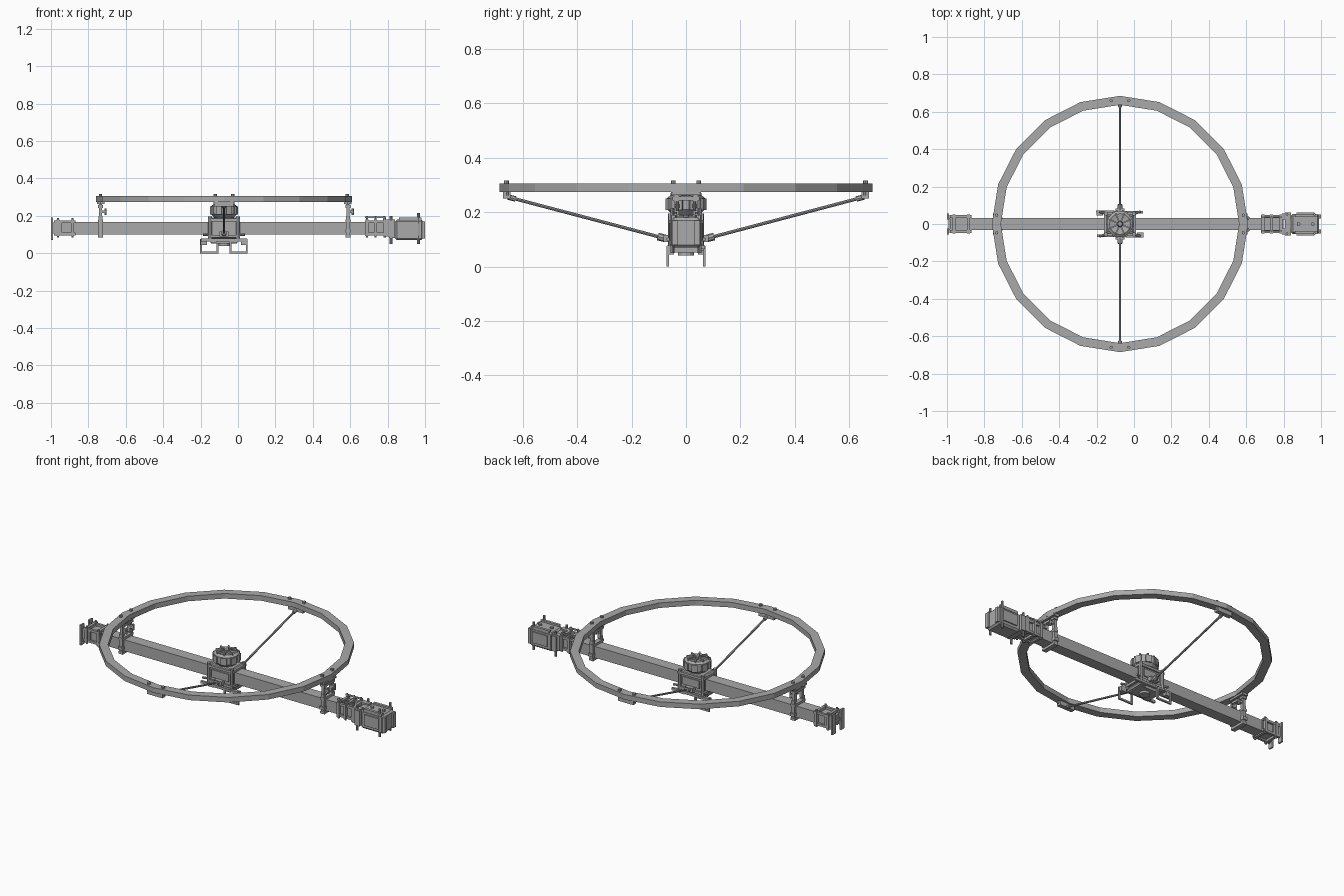
import bpy, bmesh, math
from mathutils import Vector, Matrix

cube = bpy.data.objects.get("Cube")
if cube:
    bpy.data.objects.remove(cube)

grey = bpy.data.materials.new("plain grey")
grey.use_nodes = True
grey.diffuse_color = (0.4, 0.4, 0.4, 1)
grey.node_tree.nodes["Principled BSDF"].inputs["Base Color"].default_value = grey.diffuse_color

CX = -0.075   # centre of ring and hub
BEAM_Z = 0.133
RING_R = 0.66


def finish(name, bm, bevel=0):
    bmesh.ops.recalc_face_normals(bm, faces=bm.faces[:])
    mesh = bpy.data.meshes.new(name)
    bm.to_mesh(mesh)
    bm.free()
    mesh.materials.append(grey)
    ob = bpy.data.objects.new(name, mesh)
    bpy.context.collection.objects.link(ob)
    if bevel:
        mod = ob.modifiers.new("bevel", "BEVEL")
        mod.width, mod.segments = bevel, 1
    return ob


def add_box(bm, x, y, z):
    """Box from (min, max) spans."""
    spans = (x, y, z)
    mid = Vector([(a + b) / 2 for a, b in spans])
    size = [b - a for a, b in spans]
    bmesh.ops.create_cube(bm, size=1, matrix=Matrix.Translation(mid) @ Matrix.Diagonal((*size, 1)))


def add_rod(bm, a, b, r, r2=None, sides=8):
    a, b = Vector(a), Vector(b)
    d = b - a
    rot = d.to_track_quat("Z", "Y").to_matrix().to_4x4()
    bmesh.ops.create_cone(bm, cap_ends=True, segments=sides, radius1=r, radius2=r if r2 is None else r2,
                          depth=d.length, matrix=Matrix.Translation((a + b) / 2) @ rot)


def box(name, x, y, z, bevel=0):
    bm = bmesh.new()
    add_box(bm, x, y, z)
    return finish(name, bm, bevel)


def lathe(name, profile, sides, x, turn=0):
    """Spin a closed or axis-to-axis (radius, height) profile about z."""
    bm = bmesh.new()
    vs = [bm.verts.new((r * math.cos(turn), r * math.sin(turn), z)) for r, z in profile]
    edges = [bm.edges.new(p) for p in zip(vs, vs[1:])]
    bmesh.ops.spin(bm, geom=vs + edges, cent=(0, 0, 0), axis=(0, 0, 1), angle=math.tau, steps=sides)
    bmesh.ops.remove_doubles(bm, verts=bm.verts[:], dist=0.0004)
    bmesh.ops.translate(bm, verts=bm.verts[:], vec=(x, 0, 0))
    return finish(name, bm)


# Large ring and main beam
lathe("ring", [(0.637, 0.275), (0.685, 0.275), (0.685, 0.305), (0.637, 0.305), (0.637, 0.275)], 20, CX)
box("main_beam", (-0.88, 0.7), (-0.033, 0.033), (0.1, 0.167))

# Ring bolts, a pair at each quarter
bm = bmesh.new()
for k in range(4):
    turn = Matrix.Rotation(k * math.pi / 2, 3, "Z")
    for side in (-1, 1):
        p = turn @ Vector((RING_R, side * 0.047, 0)) + Vector((CX, 0, 0))
        add_rod(bm, p + Vector((0, 0, 0.262)), p + Vector((0, 0, 0.316)), 0.009)
finish("ring_bolts", bm)

# Ring posts: beam clamp, two uprights, cross bars and side pins
for name, x, out in (("right_post", CX - RING_R, 1), ("left_post", CX + RING_R + 0.003, 1)):
    bm = bmesh.new()
    for s in (-1, 1):
        add_box(bm, (x - 0.011, x + 0.011), sorted((s * 0.033, s * 0.048)), (0.095, 0.2))
        add_box(bm, (x - 0.009, x + 0.009), sorted((s * 0.025, s * 0.045)), (0.19, 0.275))
        add_box(bm, (x - 0.014, x + 0.014), sorted((s * 0.03, s * 0.055)), (0.11, 0.128))
        add_box(bm, (x, x + out * 0.026), sorted((s * 0.022, s * 0.04)), (0.215, 0.23))
        add_rod(bm, (x + out * 0.026, s * 0.031, 0.204), (x + out * 0.026, s * 0.031, 0.24), 0.006)
    for z in (0.092, 0.174, 0.25):
        add_box(bm, (x - 0.014, x + 0.014), (-0.05, 0.05), (z - 0.007, z + 0.007))
    add_box(bm, (x - 0.02, x + 0.02), (-0.055, 0.055), (0.264, 0.275))
    finish(name, bm)

# Diagonal stays with end fittings
for name, s in (("front_stay", -1), ("back_stay", 1)):
    bm = bmesh.new()
    low, high = Vector((CX, s * 0.075, 0.103)), Vector((CX, s * 0.655, 0.256))
    d = (high - low).normalized()
    add_rod(bm, low, high, 0.006)
    add_rod(bm, low, low + d * 0.03, 0.014)
    add_rod(bm, high - d * 0.03, high, 0.01)
    add_box(bm, (CX - 0.05, CX + 0.05), sorted((s * 0.645, s * 0.672)), (0.25, 0.275))
    finish(name, bm)

# Hub housing around the beam: core, corner columns, flanges
box("hub_housing", (CX - 0.075, CX + 0.075), (-0.055, 0.055), (0.078, 0.19), 0.008)
bm = bmesh.new()
for sx in (-1, 1):
    for sy in (-1, 1):
        x, y = CX + sx * 0.075, sy * 0.056
        add_rod(bm, (x, y, 0.07), (x, y, 0.196), 0.011)
        add_rod(bm, (x, y, 0.1), (x + sx * 0.036, y + sy * 0.01, 0.1), 0.007)
for z in (0.09, 0.178):
    add_box(bm, (CX - 0.085, CX + 0.085), (-0.064, 0.064), (z - 0.007, z + 0.007))
for s in (-1, 1):
    add_box(bm, (CX - 0.025, CX + 0.025), sorted((s * 0.05, s * 0.083)), (0.09, 0.116))
    add_box(bm, (CX - 0.055, CX + 0.055), sorted((s * 0.05, s * 0.062)), (0.115, 0.16))
finish("hub_frame", bm)

# Rotor drum with radial vanes on top
lathe("hub_drum", [(0, 0.185), (0.045, 0.185), (0.06, 0.2), (0.07, 0.21), (0.07, 0.252),
                   (0.056, 0.262), (0.03, 0.257), (0, 0.257)], 16, CX)
bm = bmesh.new()
for k in range(8):
    a = math.tau * (k + 0.5) / 8
    vane = bmesh.new()
    add_box(vane, (0.015, 0.06), (-0.004, 0.004), (0.25, 0.27))
    add_box(vane, (0.064, 0.075), (-0.016, 0.016), (0.208, 0.25))
    bmesh.ops.rotate(vane, verts=vane.verts[:], cent=(0, 0, 0), matrix=Matrix.Rotation(a, 3, "Z"))
    bmesh.ops.translate(vane, verts=vane.verts[:], vec=(CX, 0, 0))
    tmp = bpy.data.meshes.new("vane")
    vane.to_mesh(tmp)
    vane.free()
    bm.from_mesh(tmp)
    bpy.data.meshes.remove(tmp)
add_rod(bm, (CX, 0, 0.25), (CX, 0, 0.272), 0.018, 0.012)
finish("hub_vanes", bm)

# Belly plate and wire feet
bm = bmesh.new()
add_box(bm, (CX - 0.07, CX + 0.07), (-0.05, 0.05), (0.052, 0.08))
for s in (-1, 1):
    add_box(bm, (CX - 0.122, CX + 0.122), sorted((s * 0.056, s * 0.07)), (0.064, 0.078))
    add_box(bm, sorted((CX + s * 0.04, CX + s * 0.075)), (-0.066, 0.066), (0.058, 0.07))
    add_box(bm, sorted((CX + s * 0.09, CX + s * 0.125)), sorted((-s * 0.045, -s * 0.07)), (0.045, 0.075))
add_rod(bm, (CX, 0, 0.04), (CX, 0, 0.06), 0.03, sides=12)
finish("belly_plate", bm)
for name, s in (("left_foot", 1), ("right_foot", -1)):
    bm = bmesh.new()
    a, b, y = CX + s * 0.034, CX + s * 0.122, -s * 0.067
    for x in (a, b):
        add_box(bm, (x - 0.005, x + 0.005), (y - 0.005, y + 0.005), (0, 0.075))
    for z in (0, 0.066):
        add_box(bm, sorted((a, b)), (y - 0.005, y + 0.005), (z, z + 0.01))
    finish(name, bm)


def sleeve(name, x0, x1, ribs):
    """Clamped collar: core, corner rails and cross ribs."""
    bm = bmesh.new()
    add_box(bm, (x0, x1), (-0.036, 0.036), (0.105, 0.163))
    for sy in (-1, 1):
        for sz in (-1, 1):
            y, z = sy * 0.04, 0.136 + sz * 0.033
            add_box(bm, (x0, x1), (y - 0.007, y + 0.007), (z - 0.007, z + 0.007))
    for x in ribs:
        add_box(bm, (x - 0.008, x + 0.008), (-0.052, 0.052), (0.092, 0.18))
        for s in (-1, 1):
            add_rod(bm, (x, s * 0.042, 0.085), (x, s * 0.042, 0.188), 0.006)
    finish(name, bm)


# Right end: collar with a forked tip
sleeve("right_collar", -0.985, -0.87, (-0.962, -0.885))
bm = bmesh.new()
for s in (-1, 1):
    add_box(bm, (-1, -0.99), sorted((s * 0.025, s * 0.055)), (0.07, 0.19))
    add_box(bm, (-0.998, -0.94), sorted((s * 0.028, s * 0.045)), (0.105, 0.165))
add_box(bm, (-0.992, -0.96), (-0.045, 0.045), (0.125, 0.145))
finish("right_fork", bm)

# Left end: collar, top rails, instrument box
sleeve("left_collar", 0.68, 0.8, (0.69, 0.735, 0.785))
bm = bmesh.new()
for s in (-1, 1):
    add_box(bm, (0.68, 0.79), sorted((s * 0.034, s * 0.042)), (0.188, 0.196))
    for x in (0.69, 0.735, 0.78):
        add_rod(bm, (x, s * 0.038, 0.17), (x, s * 0.038, 0.2), 0.005)
    add_box(bm, (0.79, 0.84), sorted((s * 0.025, s * 0.056)), (0.09, 0.18))
finish("left_rails", bm)
box("instrument_box", (0.84, 0.99), (-0.054, 0.054), (0.07, 0.18), 0.01)
bm = bmesh.new()
add_box(bm, (0.808, 0.84), (-0.062, 0.062), (0.082, 0.172))
for s in (-1, 1):
    for x in (0.818, 0.965):
        add_rod(bm, (x, s * 0.05, 0.05), (x, s * 0.05, 0.215 if x > 0.9 else 0.198), 0.007)
    add_box(bm, (0.87, 0.965), sorted((s * 0.05, s * 0.061)), (0.095, 0.16))
    add_box(bm, (0.86, 0.98), sorted((s * 0.038, s * 0.054)), (0.172, 0.19))
    add_box(bm, (0.985, 1), sorted((s * 0.03, s * 0.052)), (0.08, 0.17))
for x in (0.88, 0.955):
    add_rod(bm, (x, 0, 0.17), (x, 0, 0.19), 0.01)
finish("instrument_fittings", bm)
